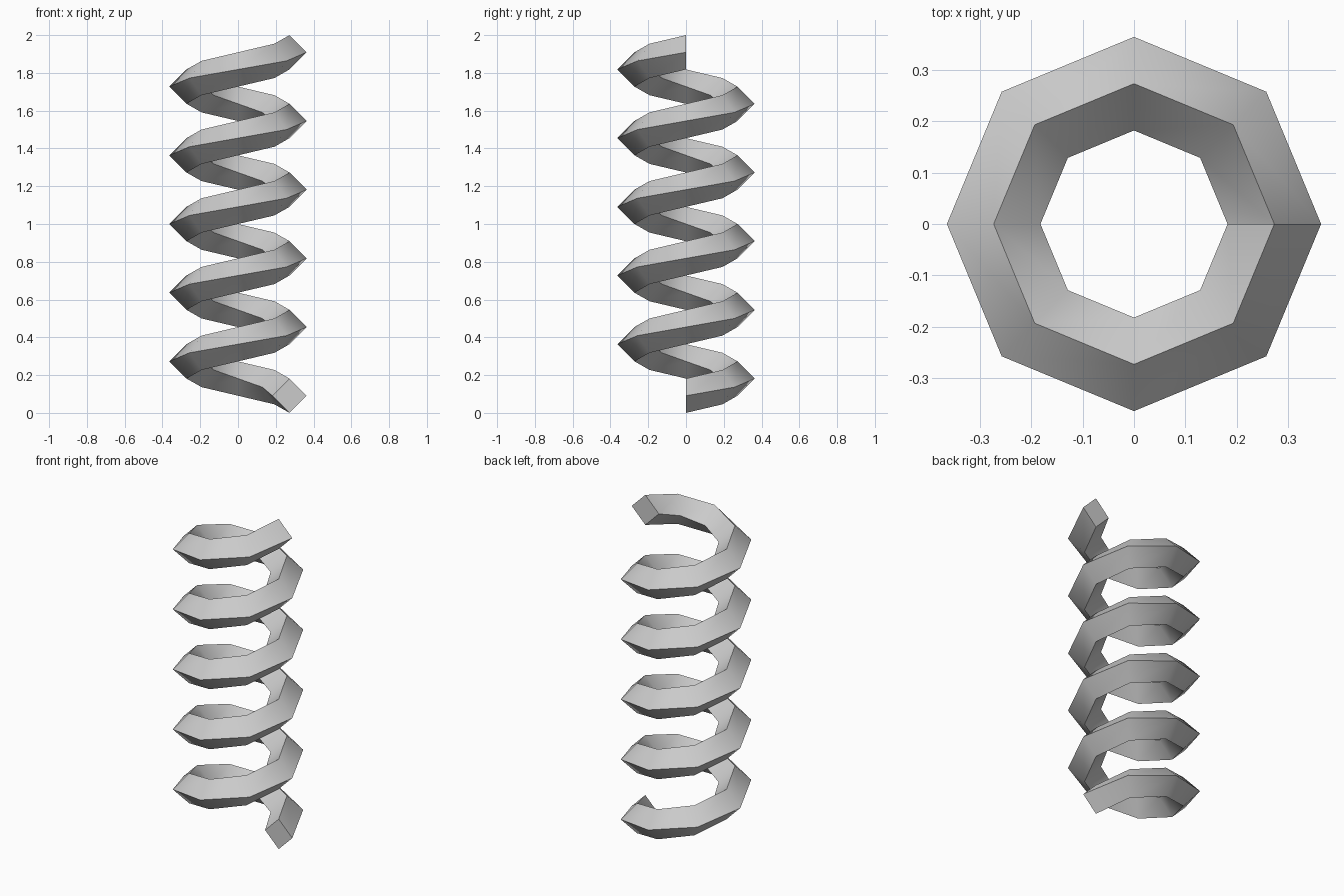
import bpy, bmesh, math

if "Cube" in bpy.data.objects:
    bpy.data.objects.remove(bpy.data.objects["Cube"])

TURNS, STEPS = 5, 8
PITCH = 2 / 5.5          # rise per turn
R = PITCH * 0.75         # coil radius
r = PITCH / 4            # half diagonal of the diamond section

bm = bmesh.new()

# Diamond sections climbing counter-clockwise around z
rings = []
for i in range(TURNS * STEPS + 1):
    a = math.tau * i / STEPS
    z = r + PITCH * i / STEPS
    rings.append([bm.verts.new(((R + dx) * math.cos(a), (R + dx) * math.sin(a), z + dz))
                  for dx, dz in ((r, 0), (0, r), (-r, 0), (0, -r))])

# Skin between neighbouring sections, and the two end caps
for lo, hi in zip(rings, rings[1:]):
    for k in range(4):
        n = (k + 1) % 4
        bm.faces.new((lo[k], lo[n], hi[n], hi[k]))
bm.faces.new(rings[0])
bm.faces.new(rings[-1])
bmesh.ops.recalc_face_normals(bm, faces=bm.faces)

mesh = bpy.data.meshes.new("spring_coil")
bm.to_mesh(mesh)
bm.free()
coil = bpy.data.objects.new("spring_coil", mesh)
bpy.context.collection.objects.link(coil)

# Soft along the coil, crisp on the four long edges
bpy.context.view_layer.objects.active = coil
coil.select_set(True)
bpy.ops.object.shade_smooth_by_angle(angle=math.radians(45))
